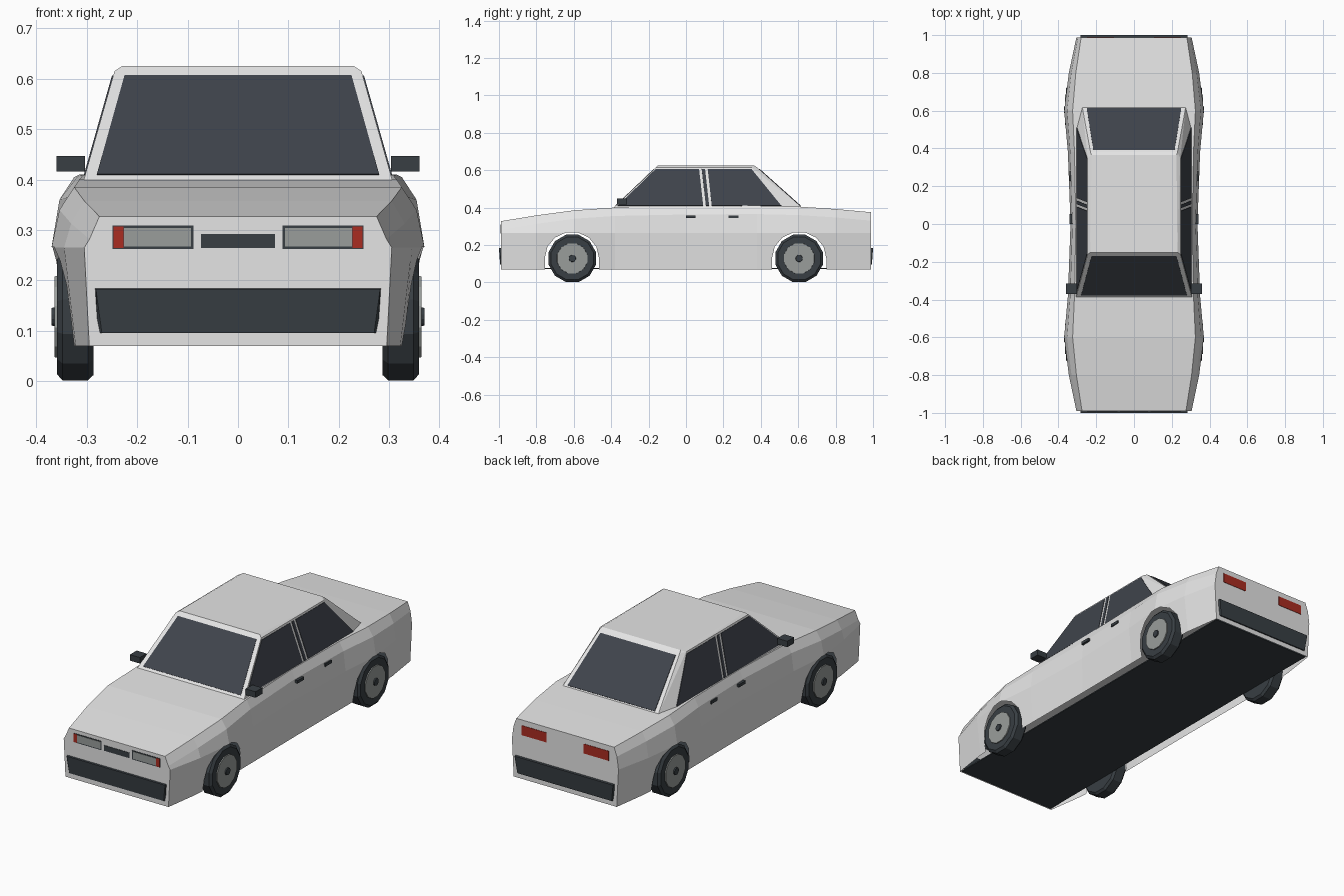
import bpy, bmesh, math
from mathutils import Vector

cube = bpy.data.objects.get("Cube")
if cube:
    bpy.data.objects.remove(cube, do_unlink=True)


def material(name, r, g, b):
    m = bpy.data.materials.new(name)
    m.use_nodes = True
    m.diffuse_color = (r, g, b, 1)
    bsdf = next(n for n in m.node_tree.nodes if n.type == 'BSDF_PRINCIPLED')
    bsdf.inputs["Base Color"].default_value = (r, g, b, 1)
    return m


PAINT = material("light grey paint", .78, .78, .78)
GLASS = material("slate glass", .05, .057, .071)
TRIM = material("dark trim", .04, .049, .057)
SILVER = material("silver grey", .32, .34, .33)
RED = material("red lamp", .4, .025, .015)


def finish(name, bm, mat):
    bmesh.ops.recalc_face_normals(bm, faces=bm.faces)
    mesh = bpy.data.meshes.new(name)
    bm.to_mesh(mesh)
    bm.free()
    mesh.materials.append(mat)
    ob = bpy.data.objects.new(name, mesh)
    bpy.context.collection.objects.link(ob)
    return ob


def hull(name, points, mat):
    """Convex solid around a few points."""
    bm = bmesh.new()
    for p in points:
        bm.verts.new(p)
    bmesh.ops.convex_hull(bm, input=bm.verts)
    bmesh.ops.dissolve_limit(bm, angle_limit=.01, verts=bm.verts, edges=bm.edges)
    return finish(name, bm, mat)


def box(name, xs, ys, zs, mat):
    return hull(name, [(x, y, z) for x in xs for y in ys for z in zs], mat)


def pane(name, corners, mat):
    """Thin plate lying on a sloping face."""
    c = [Vector(p) for p in corners]
    n = (c[1] - c[0]).cross(c[2] - c[0]).normalized() * .0025
    return hull(name, [p + n for p in c] + [p - n for p in c], mat)


def loft(name, rings, mat):
    bm = bmesh.new()
    loops = [[bm.verts.new(p) for p in ring] for ring in rings]
    count = len(loops[0])
    for a, b in zip(loops, loops[1:]):
        for i in range(count):
            j = (i + 1) % count
            bm.faces.new((a[i], a[j], b[j], b[i]))
    bm.faces.new(loops[0])
    bm.faces.new(loops[-1])
    return finish(name, bm, mat)


def disc(name, cy, cz, steps, mat):
    """Wheel solid about the x axis; steps are (x, radius)."""
    n = 12
    angles = [2 * math.pi * (i + .5) / n for i in range(n)]
    return loft(name, [[(x, cy + r * math.cos(a), cz + r * math.sin(a))
                        for a in angles] for x, r in steps], mat)


# Body stations: y, top half width, top height, widest half width, sill half width
stations = [
    (-.99, .275, .327, .305, .295),
    (-.8, .305, .358, .345, .322),
    (-.6, .325, .385, .37, .335),
    (-.38, .315, .4, .35, .334),
    (0, .308, .408, .336, .332),
    (.38, .315, .41, .35, .334),
    (.6, .325, .405, .37, .335),
    (.8, .308, .392, .345, .322),
    (.988, .28, .375, .305, .295),
]
rings = []
for y, top, height, wide, sill in stations:
    half = [(sill, .07), (wide, .265),
            (top * .35 + wide * .65, height - .045), (top, height)]
    rings.append([(x, y, z) for x, z in half] +
                 [(-x, y, z) for x, z in reversed(half)])
body = loft("body", rings, PAINT)

# Wheel arches cut straight through the body
bpy.context.view_layer.objects.active = body
for cy in (-.61, .605):
    outline = [(cy - .145, 0), (cy + .145, 0)]
    outline += [(cy + .145 * math.cos(a), .13 + .14 * math.sin(a))
                for a in [math.pi * i / 7 for i in range(8)]]
    cutter = hull("arch_cutter", [(x, y, z) for x in (-.45, .45)
                                  for y, z in outline], PAINT)
    mod = body.modifiers.new("cut", 'BOOLEAN')
    mod.operation = 'DIFFERENCE'
    mod.solver = 'EXACT'
    mod.object = cutter
    bpy.ops.object.modifier_apply(modifier=mod.name)
    bpy.data.objects.remove(cutter, do_unlink=True)

# Open the body into a hollow shell: drop the underside and the tunnel walls
bm = bmesh.new()
bm.from_mesh(body.data)
inner = []
for f in bm.faces:
    c = f.calc_center_bounds()
    if abs(c.x) < .1 and c.z < .3 and abs(c.y) < .95:
        inner.append(f)
bmesh.ops.delete(bm, geom=inner, context='FACES')
bm.to_mesh(body.data)
bm.free()
box("floor", (-.287, .287), (-.985, .98), (.071, .077), TRIM)

# Cabin with a slightly raised roof panel
cabin = [(.307, -.39, .396), (.307, .51, .396), (.275, .625, .396),
         (.245, -.16, .615), (.245, .35, .615), (.23, .38, .615),
         (.23, -.15, .625), (.225, .365, .625)]
hull("cabin", [(s * x, y, z) for s in (1, -1) for x, y, z in cabin], PAINT)


def screen_y(z):
    return -.38 + (z - .405) * 1.05


def rear_y(z):
    return .616 - (z - .405) * 1.12


def side_x(z):
    return .307 - (z - .396) * .2831


# Windscreen and rear window
LOW, HIGH = .409, .606
for name, fy, wl, wh in (("windscreen", screen_y, .28, .225),
                         ("rear_window", rear_y, .25, .215)):
    pane(name, [(-wl, fy(LOW), LOW), (wl, fy(LOW), LOW),
                (wh, fy(HIGH), HIGH), (-wh, fy(HIGH), HIGH)], GLASS)

for s, side in ((1, "left"), (-1, "right")):
    # Side windows: low start, low end, high start, high end
    for name, a, b, c, d in (("front_side_window", -.365, .092, -.162, .07),
                             ("pillar_strip", .106, .124, .084, .102),
                             ("rear_side_window", .138, .51, .116, .35)):
        pane(f"{side}_{name}", [(s * side_x(LOW), a, LOW), (s * side_x(LOW), b, LOW),
                                (s * side_x(HIGH), d, HIGH),
                                (s * side_x(HIGH), c, HIGH)], GLASS)

    # Mirror and door handles
    box(f"{side}_mirror", (s * .303, s * .36), (-.37, -.315), (.416, .447), TRIM)
    for name, y in (("front", 0), ("rear", .228)):
        box(f"{side}_{name}_door_handle", (s * .31, s * .341), (y, y + .052),
            (.343, .358), TRIM)

    # Headlamp and tail lamp
    box(f"{side}_lamp_frame", (s * .088, s * .249), (-.9915, -.988), (.262, .309), TRIM)
    box(f"{side}_headlamp", (s * .093, s * .226), (-.993, -.989), (.267, .304), SILVER)
    box(f"{side}_marker_lamp", (s * .227, s * .247), (-.993, -.989), (.264, .307), RED)
    box(f"{side}_tail_lamp", (s * .107, s * .25), (.985, .99), (.297, .347), RED)

    # Wheels
    for name, cy in (("front", -.608), ("rear", .605)):
        label = f"{side}_{name}"
        disc(label + "_tyre", cy, .128,
             [(s * x, r) for x, r in ((.287, .12), (.298, .131), (.348, .131),
                                      (.359, .118), (.359, .085))], TRIM)
        disc(label + "_hub", cy, .128, [(s * .34, .086), (s * .364, .083)], SILVER)
        disc(label + "_cap", cy, .128, [(s * .36, .02), (s * .37, .018)], TRIM)

# Grille
box("grille", (-.073, .073), (-.992, -.988), (.264, .292), TRIM)

# Bumpers, narrowing and leaning in toward the bottom
for name, inner_y, outer_y in (("front_bumper", -.985, -1), ("rear_bumper", .98, 1)):
    hull(name, [(s * x, y, z) for s in (1, -1) for x, y, z in (
        (.284, inner_y, .185), (.278, inner_y, .095), (.282, outer_y, .183),
        (.27, outer_y * .994, .096))], TRIM)
